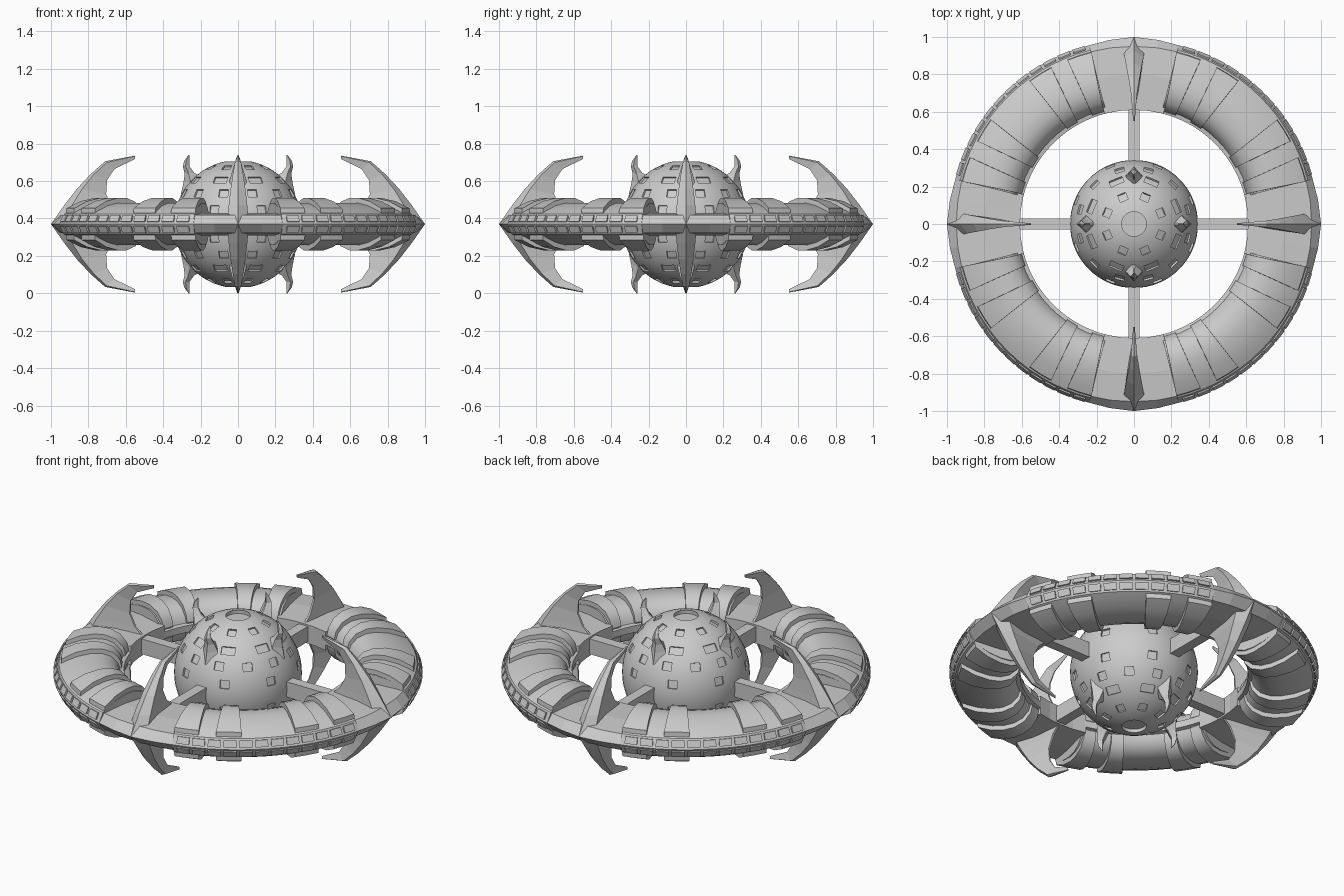
import bpy, bmesh
from math import sin, cos, pi, radians
from mathutils import Vector, Matrix

if "Cube" in bpy.data.objects:
    bpy.data.objects.remove(bpy.data.objects["Cube"])

ZC = 0.37  # height of the symmetry plane


def finish(bm, name, smooth=None):
    bmesh.ops.recalc_face_normals(bm, faces=bm.faces)
    me = bpy.data.meshes.new(name)
    bm.to_mesh(me)
    bm.free()
    ob = bpy.data.objects.new(name, me)
    bpy.context.collection.objects.link(ob)
    ob.location.z = ZC
    if smooth:
        bpy.ops.object.select_all(action='DESELECT')
        bpy.context.view_layer.objects.active = ob
        ob.select_set(True)
        bpy.ops.object.shade_smooth_by_angle(angle=radians(smooth))
    return ob


def loft(bm, loops):
    """Join closed point loops into a capped solid."""
    rows = [[bm.verts.new(p) for p in lp] for lp in loops]
    n = len(rows[0])
    for a, b in zip(rows, rows[1:]):
        for i in range(n):
            j = (i + 1) % n
            bm.faces.new((a[i], a[j], b[j], b[i]))
    bm.faces.new(rows[0])
    bm.faces.new(rows[-1][::-1])


def polar(deg, r, z):
    a = radians(deg)
    return Vector((r * cos(a), r * sin(a), z))


def sweep(bm, profile, a0, a1, steps):
    """Sweep an (r, z) profile round the z axis."""
    angs = [a0 + (a1 - a0) * i / steps for i in range(steps + 1)]
    loft(bm, [[polar(a, r, z) for r, z in profile] for a in angs])


def mirrored(half):
    return half + [(r, -z) for r, z in reversed(half) if z > 0]


QUADS = (0, 90, 180, 270)

# Thick ring segments between the fins
tube = mirrored([(0.61, 0.02), (0.632, 0.025), (0.645, 0.06), (0.68, 0.095), (0.73, 0.113),
                 (0.79, 0.113), (0.86, 0.098), (0.92, 0.074), (0.958, 0.054), (0.985, 0)])
bm = bmesh.new()
for q in QUADS:
    sweep(bm, tube, q + 14, q + 76, 14)
finish(bm, "ring_segments", 30)

# Flat wedge joints under each fin
bm = bmesh.new()
for q in QUADS:
    loops = []
    for d in (-15, -7.5, 0, 7.5, 15):
        out = 1.0 - 0.015 * abs(d) / 15
        prof = mirrored([(0.61, 0.055), (0.80, 0.06), (0.95, 0.048), (out, 0)])
        loops.append([polar(q + d, r, z) for r, z in prof])
    loft(bm, loops)
finish(bm, "ring_joints")

# Raised ribs wrapping over the ring, above and below
rib = [(0.635, 0.0), (0.622, 0.03), (0.632, 0.075), (0.67, 0.118), (0.73, 0.14), (0.79, 0.14),
       (0.87, 0.122), (0.945, 0.085), (0.95, 0.04), (0.80, 0.02)]
bm = bmesh.new()
for q in QUADS:
    for c in (18, 32, 58, 72):
        for s in (1, -1):
            loops = []
            for d in (-1, 0, 1):
                loops.append([polar(q + c + d * (3.0 + 3.5 * (r - 0.62)), r, s * z)
                              for r, z in rib])
            loft(bm, loops)
finish(bm, "ring_ribs", 30)

# Two rows of small panels on the outer band
bm = bmesh.new()
panel = [(0.965, 0.046), (0.972, 0.048), (0.988, 0.013), (0.975, 0.010)]
for q in QUADS:
    for i in range(12):
        a = q + 15.5 + i * 5
        for s in (1, -1):
            sweep(bm, [(r, s * z) for r, z in panel], a, a + 4, 1)
finish(bm, "band_panels")


def blades(name, stations, ridge):
    """Ridged curved blades on the four axes, above and below."""
    bm = bmesh.new()
    for q in QUADS:
        rot = Matrix.Rotation(radians(q), 3, 'Z')
        for s in (1, -1):
            loops = []
            for ro, zo, ri, zi, w in stations:
                rm, zm = ro + (ri - ro) * ridge, zo + (zi - zo) * ridge
                loops.append([rot @ Vector(p) for p in (
                    (ro, 0, s * zo), (rm, w, s * zm), (ri, w * 0.12, s * zi),
                    (ri, -w * 0.12, s * zi), (rm, -w, s * zm))])
            loft(bm, loops)
    return finish(bm, name)


# Large claw fins on the ring
blades("ring_fins", [(1.0, 0, 0.60, 0.03, 0.058), (0.93, 0.10, 0.67, 0.09, 0.05),
                     (0.86, 0.19, 0.705, 0.16, 0.04), (0.785, 0.27, 0.70, 0.235, 0.028),
                     (0.71, 0.336, 0.66, 0.295, 0.017), (0.55, 0.366, 0.55, 0.348, 0.004)], 0.16)

# Small horns on the sphere
blades("sphere_horns", [(0.305, 0.16, 0.20, 0.20, 0.05), (0.292, 0.22, 0.20, 0.255, 0.045),
                        (0.285, 0.27, 0.235, 0.275, 0.034), (0.295, 0.31, 0.26, 0.31, 0.022),
                        (0.287, 0.34, 0.26, 0.345, 0.013), (0.264, 0.37, 0.26, 0.37, 0.003)], 0.4)

# Spokes from the sphere to the ring
bm = bmesh.new()
for q in QUADS:
    m = Matrix.Rotation(radians(q), 4, 'Z') @ Matrix.Translation((0.475, 0, 0))
    bmesh.ops.create_cube(bm, size=1, matrix=m @ Matrix.Diagonal((0.33, 0.06, 0.09, 1)))
finish(bm, "spokes")

# Central sphere with recessed windows and pole hatches
bm = bmesh.new()
bmesh.ops.create_uvsphere(bm, u_segments=64, v_segments=32, radius=0.342)
sphere = finish(bm, "central_sphere", 30)

bm = bmesh.new()
for elev, count, w in ((63, 8, 0.045), (44, 8, 0.075), (29, 12, 0.05), (13, 8, 0.05)):
    for i in range(count):
        az = 360 * (i + 0.5) / count
        for s in (1, -1):
            m = (Matrix.Rotation(radians(az), 4, 'Z') @ Matrix.Rotation(radians(-elev * s), 4, 'Y')
                 @ Matrix.Translation((0.35, 0, 0)) @ Matrix.Diagonal((0.04, w, 0.045, 1)))
            bmesh.ops.create_cube(bm, size=1, matrix=m)
for s in (1, -1):
    bmesh.ops.create_cone(bm, cap_ends=True, segments=32, radius1=0.066, radius2=0.066,
                          depth=0.06, matrix=Matrix.Translation((0, 0, s * 0.345)))
cutter = finish(bm, "window_cutter")
cutter.hide_render = True
cutter.display_type = 'WIRE'
mod = sphere.modifiers.new("windows", 'BOOLEAN')
mod.operation = 'DIFFERENCE'
mod.solver = 'EXACT'
mod.object = cutter
bpy.context.view_layer.objects.active = sphere
bpy.ops.object.modifier_move_to_index(modifier="windows", index=0)
bpy.ops.object.modifier_apply(modifier="windows")
bpy.data.objects.remove(cutter)
